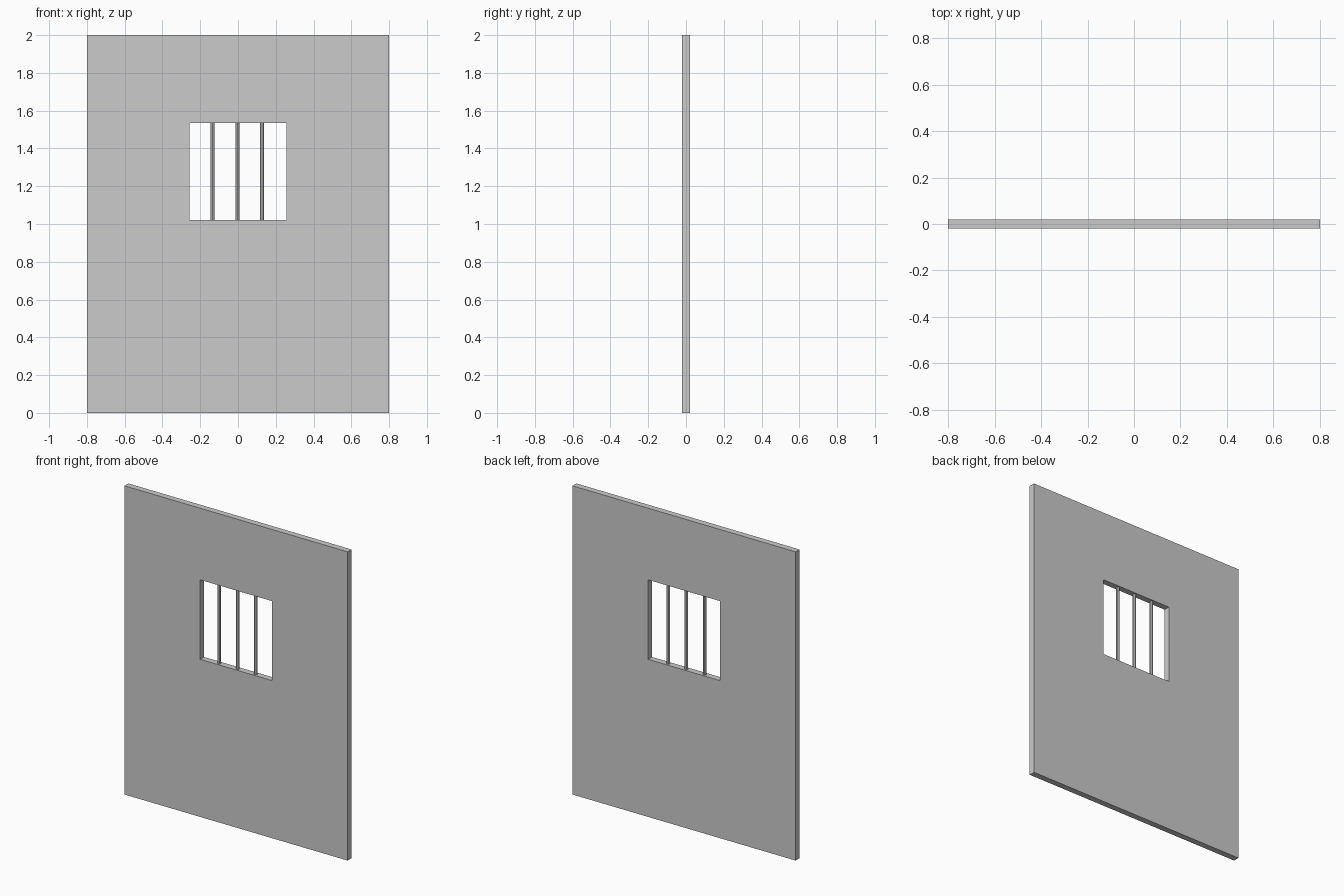
import bpy, bmesh

if "Cube" in bpy.data.objects:
    bpy.data.objects.remove(bpy.data.objects["Cube"])

WALL_X, WALL_H, HALF_T = 0.80, 2.0, 0.02
WIN_X, WIN_Z0, WIN_Z1 = 0.257, 1.021, 1.536
BAR_R = 0.011


def rect(bm, half, z0, z1, y):
    return [bm.verts.new((x, y, z)) for x, z in
            ((-half, z0), (half, z0), (half, z1), (-half, z1))]


# Wall panel: outer and window outlines bridged on front, back and edges
bm = bmesh.new()
loops = [rect(bm, WALL_X, 0, WALL_H, -HALF_T), rect(bm, WIN_X, WIN_Z0, WIN_Z1, -HALF_T),
         rect(bm, WIN_X, WIN_Z0, WIN_Z1, HALF_T), rect(bm, WALL_X, 0, WALL_H, HALF_T)]
for k in range(4):
    a, b = loops[k], loops[(k + 1) % 4]
    for i in range(4):
        j = (i + 1) % 4
        bm.faces.new((a[i], a[j], b[j], b[i]))
bmesh.ops.recalc_face_normals(bm, faces=bm.faces)
mesh = bpy.data.meshes.new("wall_panel")
bm.to_mesh(mesh)
bm.free()
bpy.context.collection.objects.link(bpy.data.objects.new("wall_panel", mesh))

# Three upright window bars
for n, x in enumerate((-0.135, -0.002, 0.127), 1):
    bpy.ops.mesh.primitive_cylinder_add(vertices=8, radius=BAR_R, depth=WIN_Z1 - WIN_Z0,
                                        location=(x, 0, (WIN_Z0 + WIN_Z1) / 2))
    bpy.context.object.name = f"window_bar_{n}"
